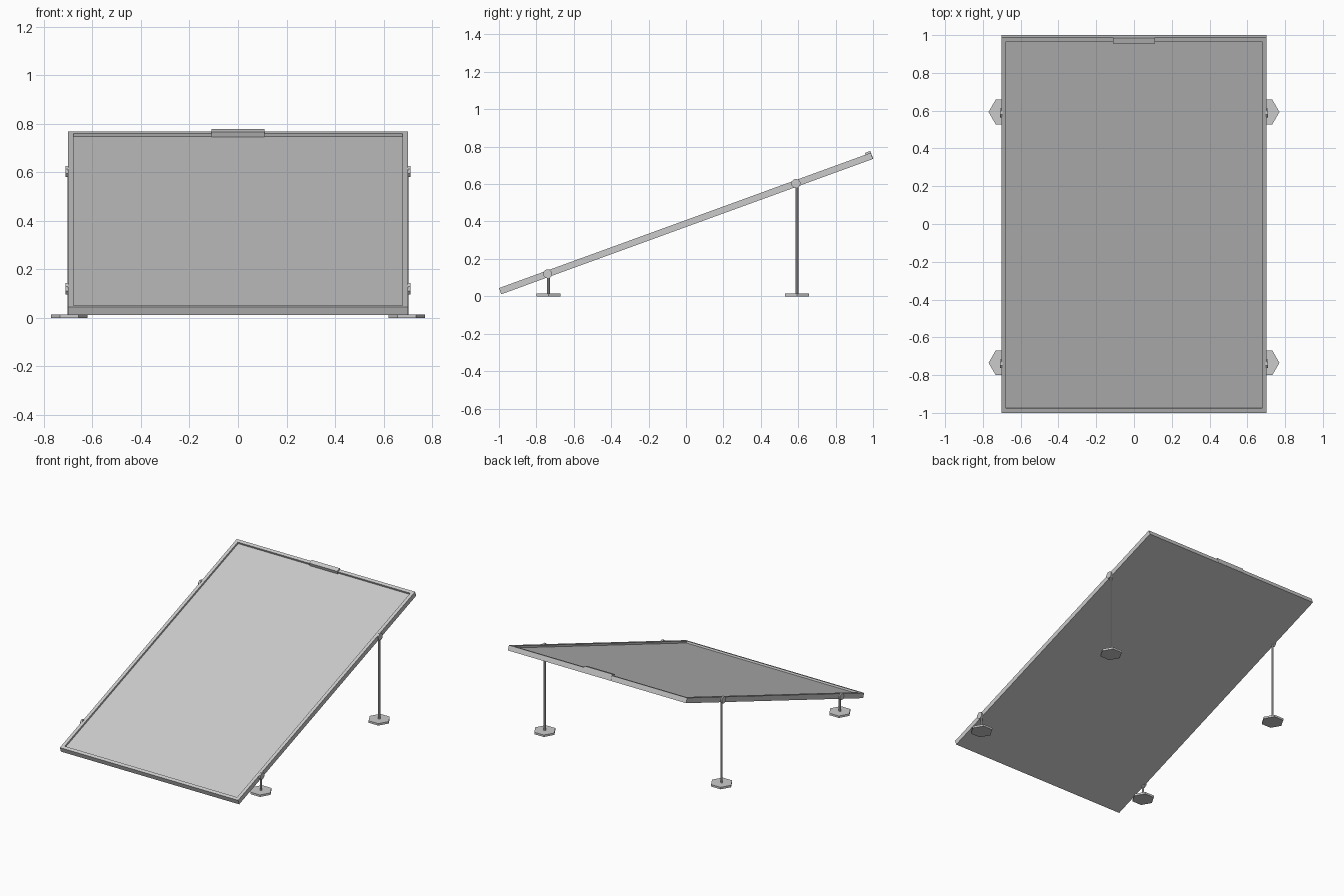
import bpy, bmesh, math
from mathutils import Matrix, Vector

if "Cube" in bpy.data.objects:
    bpy.data.objects.remove(bpy.data.objects["Cube"])

TILT = math.radians(20)
W, L, T = 1.402, 2.115, 0.035
RIM, DEPTH = 0.033, 0.013
PLACE = Matrix.Translation((0, 0, 0.389)) @ Matrix.Rotation(TILT, 4, 'X')


def finish(bm, name, matrix=Matrix()):
    me = bpy.data.meshes.new(name)
    bmesh.ops.recalc_face_normals(bm, faces=bm.faces)
    bm.to_mesh(me)
    bm.free()
    ob = bpy.data.objects.new(name, me)
    ob.matrix_world = matrix
    bpy.context.collection.objects.link(ob)
    return ob


def box(size, centre):
    bm = bmesh.new()
    bmesh.ops.create_cube(bm, size=1)
    bmesh.ops.scale(bm, vec=size, verts=bm.verts)
    bmesh.ops.translate(bm, vec=centre, verts=bm.verts)
    return bm


def cylinder(name, sides, radius, depth, centre, rot=Matrix()):
    bm = bmesh.new()
    bmesh.ops.create_cone(bm, cap_ends=True, segments=sides, radius1=radius,
                          radius2=radius, depth=depth)
    return finish(bm, name, Matrix.Translation(centre) @ rot)


# Tilted panel with a shallow recessed surface
bm = box((W, L, T), (0, 0, 0))
top = max(bm.faces, key=lambda f: f.calc_center_median().z)
bmesh.ops.inset_region(bm, faces=[top], thickness=RIM)
inner = bmesh.ops.extrude_face_region(bm, geom=[top])
bmesh.ops.delete(bm, geom=[top], context='FACES_ONLY')
bmesh.ops.translate(bm, vec=(0, 0, -DEPTH),
                    verts=[g for g in inner['geom'] if isinstance(g, bmesh.types.BMVert)])
finish(bm, "panel", PLACE)

# Small clip on the upper edge
finish(box((0.22, 0.032, T + 0.009), (0, L / 2 - 0.0145, 0.0055)), "top_clip", PLACE)

# Legs: hexagonal foot, thin post and pivot on the panel edge
for side, s in (("left", -1), ("right", 1)):
    for end, y in (("front", -0.735), ("back", 0.593)):
        z = 0.389 + y * math.tan(TILT)
        x = s * 0.695
        tag = f"{end}_{side}"
        cylinder(f"foot_{tag}", 6, 0.075, 0.014, (x, y, 0.007),
                 Matrix.Rotation(math.radians(30), 4, 'Z'))
        cylinder(f"post_{tag}", 8, 0.0075, z - 0.01, (x, y, (z + 0.01) / 2))
        cylinder(f"pivot_{tag}", 8, 0.025, 0.014, (s * 0.703, y - 0.005, z - 0.002),
                 Matrix.Rotation(TILT, 4, 'X') @ Matrix.Rotation(math.radians(90), 4, 'Y'))
